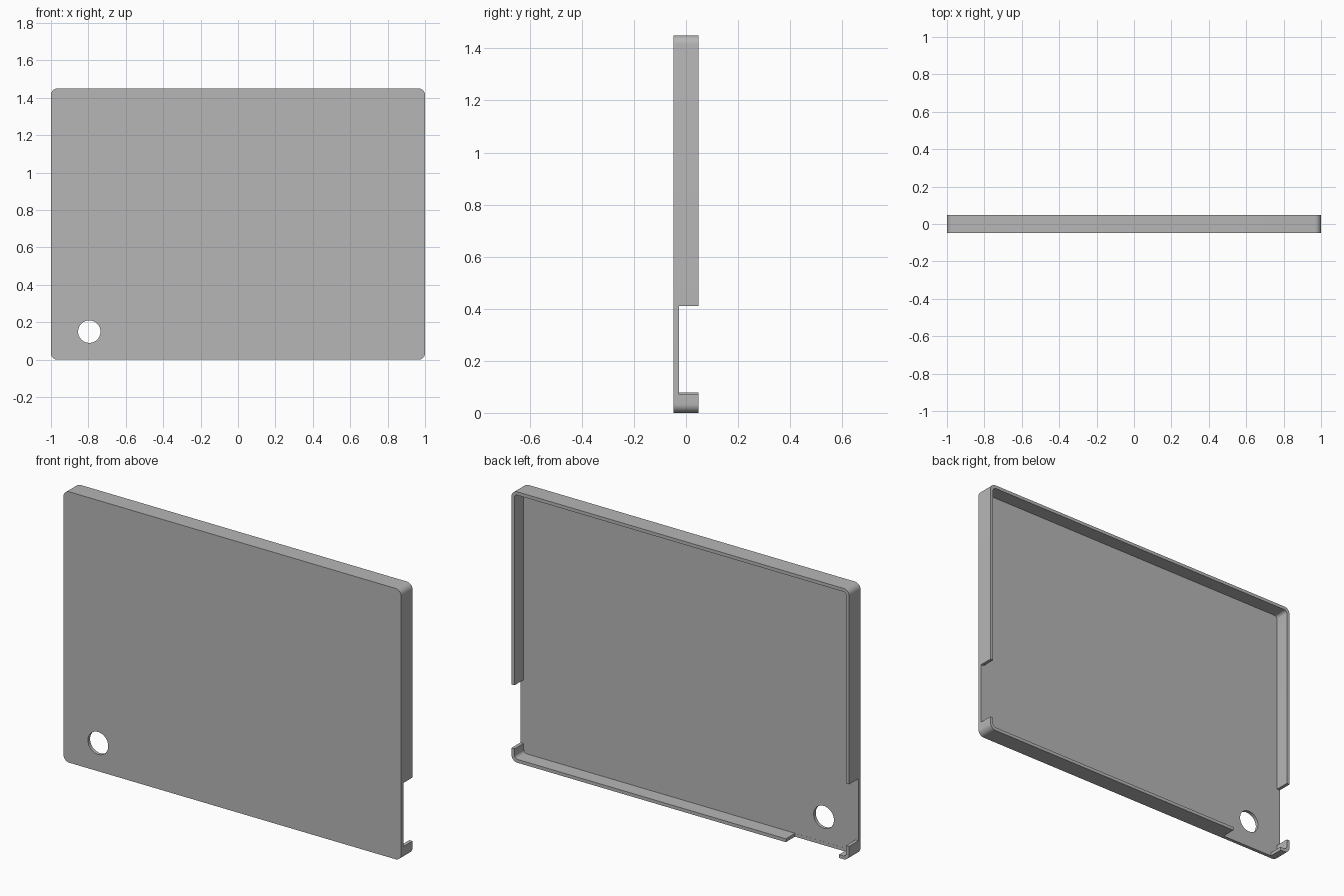
import bpy
import bmesh
import math
from mathutils import Vector

old = bpy.data.objects.get("Cube")
if old:
    bpy.data.objects.remove(old, do_unlink=True)

HEIGHT = 1.45
HALF_DEPTH = 0.048
WALL = 0.018
FLOOR = -0.03      # inner face of the panel
BACK = 0.1         # cutters reach past the open back

grey = bpy.data.materials.new("plain_grey")
grey.use_nodes = True
colour = (0.47, 0.47, 0.47, 1)
grey.diffuse_color = colour
grey.node_tree.nodes["Principled BSDF"].inputs["Base Color"].default_value = colour


def prism(name, outline, y0, y1):
    """Extrude an (x, z) outline from y0 to y1."""
    bm = bmesh.new()
    face = bm.faces.new([bm.verts.new((x, y0, z)) for x, z in outline])
    new = bmesh.ops.extrude_face_region(bm, geom=[face])["geom"]
    verts = [v for v in new if isinstance(v, bmesh.types.BMVert)]
    bmesh.ops.translate(bm, verts=verts, vec=Vector((0, y1 - y0, 0)))
    bmesh.ops.recalc_face_normals(bm, faces=bm.faces)
    mesh = bpy.data.meshes.new(name)
    bm.to_mesh(mesh)
    bm.free()
    mesh.materials.append(grey)
    obj = bpy.data.objects.new(name, mesh)
    bpy.context.collection.objects.link(obj)
    return obj


def rounded_rect(x0, x1, z0, z1, r, steps=8):
    corners = [(x1 - r, z1 - r), (x0 + r, z1 - r), (x0 + r, z0 + r), (x1 - r, z0 + r)]
    points = []
    for i, (cx, cz) in enumerate(corners):
        for s in range(steps + 1):
            a = math.pi / 2 * (i + s / steps)
            points.append((cx + r * math.cos(a), cz + r * math.sin(a)))
    return points


def rect(x0, x1, z0, z1):
    return [(x0, z0), (x1, z0), (x1, z1), (x0, z1)]


def circle(cx, cz, r, n=48):
    return [(cx + r * math.cos(2 * math.pi * i / n),
             cz + r * math.sin(2 * math.pi * i / n)) for i in range(n)]


# Panel with rounded corners
cover = prism("shallow_cover", rounded_rect(-1, 1, 0, HEIGHT, 0.034),
              -HALF_DEPTH, HALF_DEPTH)

# Hollow back, side notches, bottom gap and round hole
cutters = [
    prism("hollow_cutter", rounded_rect(-1 + WALL, 1 - WALL, WALL, HEIGHT - WALL, 0.018),
          FLOOR, BACK),
    prism("left_notch_cutter", rect(0.95, 1.1, 0.07, 0.41), -0.027, BACK),
    prism("right_notch_cutter", rect(-1.1, -0.95, 0.078, 0.41), FLOOR + 0.0005, BACK),
    prism("bottom_gap_cutter", rect(-0.94, -0.625, -0.1, 0.05), FLOOR + 0.0005, BACK),
    prism("round_hole_cutter", circle(-0.795, 0.15, 0.06), -BACK, BACK),
]

bpy.context.view_layer.objects.active = cover
for cutter in cutters:
    cutter.hide_render = True
    mod = cover.modifiers.new(cutter.name, "BOOLEAN")
    mod.operation = "DIFFERENCE"
    mod.solver = "EXACT"
    mod.object = cutter
    bpy.ops.object.modifier_apply(modifier=mod.name)
    bpy.data.objects.remove(cutter, do_unlink=True)

# Smooth the rounded corners, keep the edges crisp
bpy.ops.object.select_all(action="DESELECT")
cover.select_set(True)
bpy.ops.object.shade_smooth_by_angle(angle=math.radians(30))
